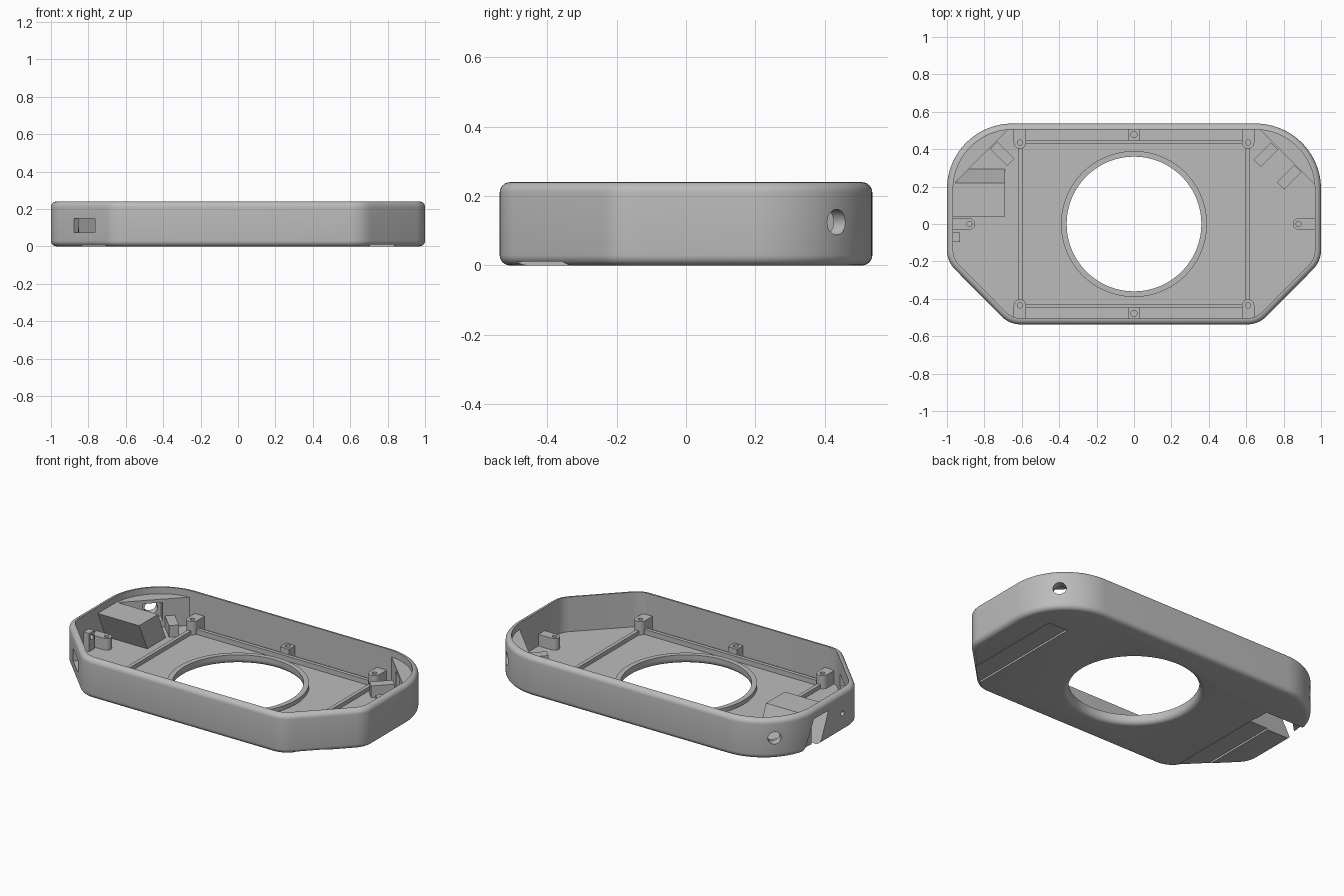
import bpy, bmesh
from math import sin, cos, radians, pi, sqrt
from mathutils import Vector

cube = bpy.data.objects.get("Cube")
if cube:
    bpy.data.objects.remove(cube, do_unlink=True)

grey = bpy.data.materials.new("plain grey")
grey.use_nodes = True
grey.diffuse_color = (0.5, 0.5, 0.5, 1)
grey.node_tree.nodes["Principled BSDF"].inputs["Base Color"].default_value = (0.5, 0.5, 0.5, 1)

H, WALL, FLOOR, R = 0.24, 0.033, 0.03, 0.03


def loft(name, rings):
    """Skin a stack of equal rings and cap both ends."""
    bm = bmesh.new()
    loops = [[bm.verts.new(p) for p in ring] for ring in rings]
    n = len(loops[0])
    for a, b in zip(loops, loops[1:]):
        for i in range(n):
            j = (i + 1) % n
            bm.faces.new((a[i], a[j], b[j], b[i]))
    bm.faces.new(loops[0][::-1])
    bm.faces.new(loops[-1])
    bmesh.ops.recalc_face_normals(bm, faces=bm.faces)
    mesh = bpy.data.meshes.new(name)
    bm.to_mesh(mesh)
    bm.free()
    mesh.materials.append(grey)
    ob = bpy.data.objects.new(name, mesh)
    bpy.context.collection.objects.link(ob)
    return ob


def prism(name, pts, lo, hi, axis="z"):
    place = (lambda p, h: (p[0], p[1], h)) if axis == "z" else (lambda p, h: (h, p[0], p[1]))
    return loft(name, [[place(p, h) for p in pts] for h in (lo, hi)])


def arc(cx, cy, r, a0, a1, steps):
    angles = [radians(a0 + (a1 - a0) * i / steps) for i in range(steps + 1)]
    return [(cx + r * cos(a), cy + r * sin(a)) for a in angles]


def circle(x, y, r, n=24):
    return arc(x, y, r, 0, 360, n)[:-1]


def box(name, x, y, sx, sy, z0, z1, angle=0):
    c, s = cos(radians(angle)), sin(radians(angle))
    corners = [(-sx / 2, -sy / 2), (sx / 2, -sy / 2), (sx / 2, sy / 2), (-sx / 2, sy / 2)]
    return prism(name, [(x + u * c - v * s, y + u * s + v * c) for u, v in corners], z0, z1)


def rod(x, y, z, r, length, angle):
    """Horizontal cylinder used as a drill."""
    d = Vector((cos(radians(angle)), sin(radians(angle)), 0))
    side = Vector((-d.y, d.x, 0))
    ring = [side * u + Vector((0, 0, v)) for u, v in circle(0, 0, r, 32)]
    mid = Vector((x, y, z))
    return loft("drill", [[mid + d * t + p for p in ring] for t in (-length / 2, length / 2)])


def cut(cutter, *targets):
    cutter.hide_render = True
    for ob in targets:
        bpy.context.view_layer.objects.active = ob
        mod = ob.modifiers.new("cut", "BOOLEAN")
        mod.operation, mod.solver, mod.object = "DIFFERENCE", "EXACT", cutter
        bpy.ops.object.modifier_apply(modifier=mod.name)
    bpy.data.objects.remove(cutter, do_unlink=True)


# Tray shell: round back corners, chamfered front corners, open top
def outline(d, z):
    half = (arc(0.605, -0.392, 0.145 - d, -90, -45, 6) + arc(0.855, -0.14, 0.145 - d, -45, 0, 6)
            + arc(0.65, 0.187, 0.35 - d, 0, 90, 24))
    return [(x, y, z) for x, y in half] + [(-x, y, z) for x, y in reversed(half)]


quarter = [radians(15 * i) for i in range(7)]
profile = [(R - R * sin(a), R - R * cos(a)) for a in quarter]
profile += [(R - R * cos(a), H - R + R * sin(a)) for a in quarter]
profile += [(WALL, H), (WALL, FLOOR)]
shell = loft("tray_shell", [outline(d, z) for d, z in profile])

# Large round opening with a raised lip inside and a rounded lower edge
lip = prism("opening_lip", circle(0, 0, 0.39, 96), 0.02, 0.055)
flare = [(0.395, -0.01)] + [(0.39 - R * sin(a), R - R * cos(a)) for a in quarter] + [(0.36, 0.2)]
cut(loft("opening_cutter", [[(x, y, z) for x, y in circle(0, 0, r, 96)] for r, z in flare]), shell, lip)

# Slanted housing at the right end, open below and through the side wall
housing = prism("slanted_housing", [(0.125, 0.015), (0.30, 0.015), (0.22, 0.2), (0.04, 0.2)],
                -0.975, -0.69, "x")

# Shallow grooves under the floor, running out through the chamfers
for x, back in ((0.77, 0.27), (-0.77, 0.2)):
    cut(box("groove_cutter", x, (back - 0.7) / 2, 0.13, back + 0.7, -0.05, 0.011), shell)

channel = prism("channel_cutter", [(0.167, -0.05), (0.307, -0.05), (0.205, 0.18), (0.065, 0.18)],
                -1.1, -0.71, "x")
cut(channel, shell, housing)

# Flat corner fillings with a pocket and a drilled hole
for side, word in ((1, "left"), (-1, "right")):
    fill = prism(word + "_corner_filling",
                 [(side * x, y) for x, y in arc(0.65, 0.187, 0.33, 2, 88, 20)], 0.02, 0.2)
    angle = 45 if side > 0 else 135
    k = sqrt(0.5)
    pocket = box("pocket_cutter", side * (0.65 + 0.24 * k), 0.187 + 0.24 * k, 0.12, 0.11, 0.07, 0.18, angle)
    cut(pocket, fill)
    cut(rod(side * (0.65 + 0.33 * k), 0.187 + 0.33 * k, 0.125, 0.037, 0.3, angle), shell, fill)

# Slot in the right chamfer
cut(box("slot_cutter", -0.82, -0.38, 0.16, 0.14, 0.075, 0.15, -45), shell)

# Small drilled block on the right wall
block = box("wall_block", -0.955, -0.07, 0.05, 0.05, 0.02, 0.14)
cut(rod(-0.97, -0.07, 0.11, 0.015, 0.2, 0), shell, block)


# Screw posts: rounded toward the middle, square toward the wall
def post(name, x, y, wall_angle, reach, r, top):
    pts = arc(0, 0, r, 90, 270, 12) + [(reach, -r), (reach, r)]
    c, s = cos(radians(wall_angle)), sin(radians(wall_angle))
    ob = prism(name, [(x + u * c - v * s, y + u * s + v * c) for u, v in pts], 0.02, top)
    cut(prism("screw_cutter", circle(x, y, 0.014, 16), 0.04, 0.3), ob)


for sy, end in ((1, "back"), (-1, "front")):
    for sx, word in ((1, "left"), (-1, "right")):
        post(f"{end}_{word}_post", sx * 0.61, sy * 0.435, 90 * sy, 0.075, 0.033, 0.11)
    mid = box(end + "_middle_post", 0, sy * 0.48, 0.06, 0.07, 0.02, 0.095)
    cut(prism("screw_cutter", circle(0, sy * 0.478, 0.016, 16), 0.04, 0.3), mid)
    box(end + "_rail", 0, sy * 0.438, 1.18, 0.022, 0.02, 0.06)

for sx, word in ((1, "left"), (-1, "right")):
    post(word + "_side_post", sx * 0.88, 0, 90 - 90 * sx, 0.1, 0.03, 0.1)
    box(word + "_rail", sx * 0.608, 0, 0.022, 0.84, 0.02, 0.055)

# Loose diagonal ribs on the floor
for name, x, y, angle in (("right_rib", -0.705, 0.375, -45), ("left_back_rib", 0.705, 0.37, 45),
                          ("left_side_rib", 0.83, 0.25, 45)):
    box(name, x, y, 0.13, 0.055, 0.02, 0.1, angle)

# Smooth curved surfaces, keep edges sharp
for ob in bpy.context.view_layer.objects:
    ob.select_set(ob.type == "MESH" and grey.name in ob.data.materials)
bpy.context.view_layer.objects.active = shell
bpy.ops.object.shade_smooth_by_angle(angle=radians(30))
